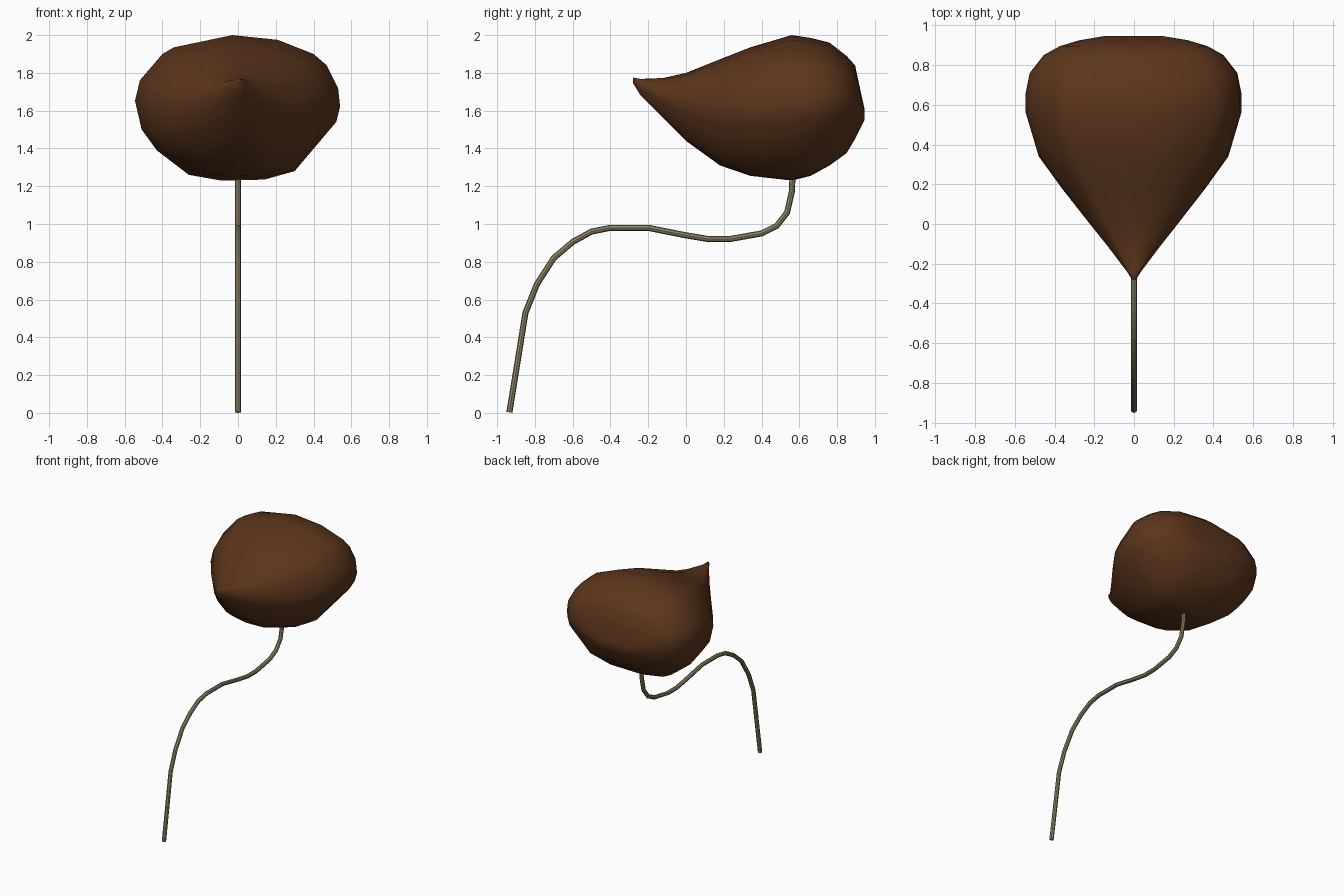
import bpy, bmesh

if "Cube" in bpy.data.objects:
    bpy.data.objects.remove(bpy.data.objects["Cube"])


def material(name, color):
    m = bpy.data.materials.new(name)
    m.diffuse_color = (*color, 1)
    m.use_nodes = True
    m.node_tree.nodes["Principled BSDF"].inputs["Base Color"].default_value = m.diffuse_color
    return m


# Pod cross-section seen from the front (x, z), slightly irregular
SECTION = [(-0.03, 2.0), (0.21, 1.975), (0.4, 1.9), (0.47, 1.84), (0.53, 1.72),
           (0.54, 1.62), (0.52, 1.54), (0.41, 1.41), (0.3, 1.28), (0.14, 1.235),
           (-0.09, 1.23), (-0.26, 1.26), (-0.43, 1.39), (-0.51, 1.5),
           (-0.545, 1.65), (-0.52, 1.76), (-0.4, 1.9), (-0.34, 1.935)]

# Rings from pointed tip to blunt back: y, top z, bottom z, half width
RINGS = [(-0.28, 1.775, 1.745, 0.01), (-0.24, 1.768, 1.68, 0.035),
         (-0.12, 1.773, 1.56, 0.125), (0.0, 1.80, 1.44, 0.22),
         (0.18, 1.872, 1.31, 0.36), (0.34, 1.935, 1.255, 0.475),
         (0.56, 2.0, 1.23, 0.54), (0.66, 1.985, 1.255, 0.54),
         (0.76, 1.96, 1.31, 0.52), (0.85, 1.89, 1.375, 0.45),
         (0.895, 1.84, 1.45, 0.37), (0.925, 1.70, 1.51, 0.27),
         (0.945, 1.61, 1.55, 0.15)]

# Pod: loft the section through the rings
bm = bmesh.new()
rings = []
for y, top, bottom, width in RINGS:
    mid, half = (top + bottom) / 2, (top - bottom) / 2
    rings.append([bm.verts.new((x / 0.54 * width, y, mid + (z - 1.615) / 0.385 * half))
                  for x, z in SECTION])
n = len(SECTION)
for a, b in zip(rings, rings[1:]):
    for i in range(n):
        j = (i + 1) % n
        bm.faces.new((a[i], a[j], b[j], b[i]))
bm.faces.new(rings[0])
bm.faces.new(rings[-1])
bmesh.ops.recalc_face_normals(bm, faces=bm.faces)
for f in bm.faces:
    f.smooth = True
mesh = bpy.data.meshes.new("pod")
bm.to_mesh(mesh)
bm.free()
mesh.materials.append(material("dark_brown", (0.105, 0.036, 0.011)))
pod = bpy.data.objects.new("pod", mesh)
bpy.context.collection.objects.link(pod)

# Stem: thin round tube along an S-shaped path (y, z)
PATH = [(-0.935, 0.003), (-0.895, 0.25), (-0.85, 0.53), (-0.79, 0.68), (-0.7, 0.82),
        (-0.6, 0.905), (-0.5, 0.96), (-0.4, 0.98), (-0.2, 0.98), (0.0, 0.94),
        (0.12, 0.92), (0.23, 0.92), (0.4, 0.95), (0.48, 0.99), (0.535, 1.06),
        (0.56, 1.17), (0.565, 1.27)]
curve = bpy.data.curves.new("stem", 'CURVE')
curve.dimensions = '3D'
curve.bevel_depth = 0.016
curve.bevel_resolution = 2
curve.use_fill_caps = True
spline = curve.splines.new('POLY')
spline.points.add(len(PATH) - 1)
for p, (y, z) in zip(spline.points, PATH):
    p.co = (0, y, z, 1)
curve.materials.append(material("olive_tan", (0.29, 0.25, 0.14)))
stem = bpy.data.objects.new("stem", curve)
bpy.context.collection.objects.link(stem)
bpy.context.view_layer.objects.active = stem
stem.select_set(True)
bpy.ops.object.convert(target='MESH')
bpy.ops.object.shade_smooth_by_angle()
